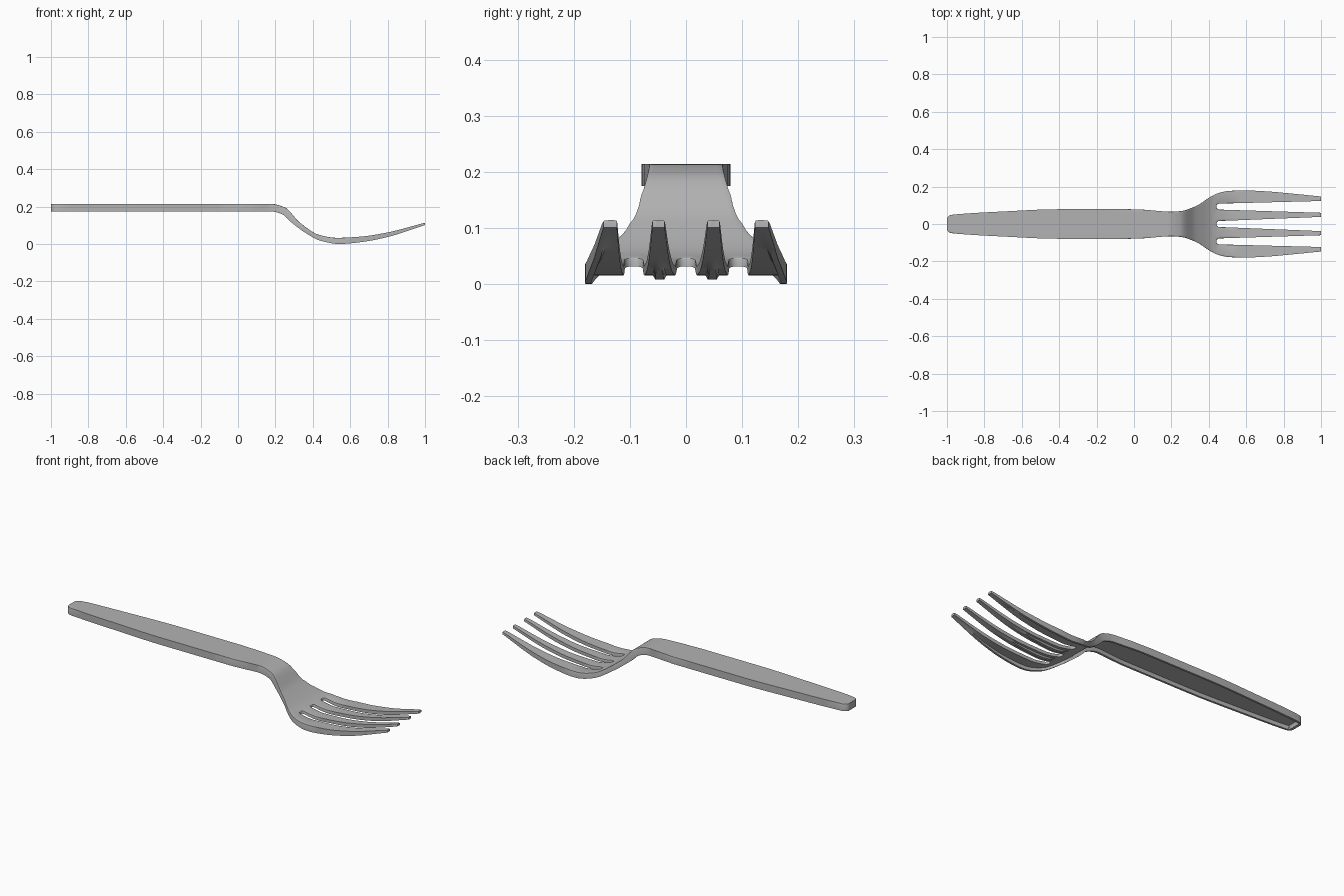
import bpy, bmesh, math

cube = bpy.data.objects.get("Cube")
if cube:
    bpy.data.objects.remove(cube)


def smooth_curve(points):
    """Monotone cubic through (x, value) points."""
    n = len(points)
    slope = [(points[i + 1][1] - points[i][1]) / (points[i + 1][0] - points[i][0])
             for i in range(n - 1)]
    tan = [slope[0]]
    for a, b in zip(slope, slope[1:]):
        tan.append(2 * a * b / (a + b) if a * b > 0 else 0)
    tan.append(slope[-1])

    def value(x):
        i = 0
        while i < n - 2 and x > points[i + 1][0]:
            i += 1
        (x0, a), (x1, b) = points[i], points[i + 1]
        d = x1 - x0
        t = (x - x0) / d
        return (a * (1 + 2 * t) * (1 - t) ** 2 + b * t * t * (3 - 2 * t)
                + d * t * (1 - t) * (tan[i] * (1 - t) - tan[i + 1] * t))
    return value


# Side profile (top and lower rim) and plan half width
top_z = smooth_curve([(-1, .214), (.18, .214), (.25, .196), (.33, .115), (.44, .047),
                      (.53, .033), (.65, .039), (.79, .06), (1, .114)])
rim_z = smooth_curve([(-1, .175), (.17, .175), (.235, .16), (.28, .12), (.36, .06),
                      (.44, .018), (.54, 0), (.65, .009), (.79, .035), (1, .101)])
half_width = smooth_curve([(-1, .03), (-.994, .04), (-.98, .048), (-.95, .052), (-.7, .067),
                           (-.4, .079), (0, .079), (.2, .066), (.25, .069), (.3, .083),
                           (.35, .106), (.4, .14), (.45, .165), (.5, .176), (.58, .18),
                           (.7, .175), (.85, .162), (1, .147)])

ROOT, RADIUS, RIM, STEP = .44, .016, .011, .004
SLOT = .093                      # centre of the side slots at their root
ARC = [math.radians(a) for a in (15, 35, 55, 75, 90)]
MIN_HALF = RADIUS * math.sin(ARC[0])

# Stations along the length, finer at the neck and slot roots
arc_x = [ROOT + RADIUS * (1 - math.cos(a)) for a in ARC]
stations = [-1, -.994, -.986, -.98, -.965]
stations += [-.94 + .06 * i for i in range(19)]
stations += [.16 + .012 * i for i in range(23)]
stations += arc_x
stations += [arc_x[-1] + (1 - arc_x[-1]) * i / 24 for i in range(1, 25)]


def half_columns(x):
    """Half cross-section: inner tine, its rib, slot, outer tine, rim."""
    w = half_width(x)
    inner = w - RIM - STEP
    if x < arc_x[0]:
        s = inner / (half_width(arc_x[0]) - RIM - STEP)
        a, b, c = MIN_HALF * s, (SLOT - MIN_HALF) * s, (SLOT + MIN_HALF) * s
    else:
        u = min(1, (x - ROOT) / RADIUS)
        h = RADIUS * math.sqrt(max(0, 1 - (1 - u) ** 2))
        t = max(0, (x - ROOT - RADIUS) / (1 - ROOT - RADIUS))
        a = h + .022 * t
        b = SLOT - h - .017 * t
        c = SLOT + h + .014 * t
    rib = [a + (b - a) * f for f in (.28, .36, .64, .72)]
    return [a, *rib, b, c, inner, w - RIM, w]


def under_factor(x, k):
    """Share of full depth reached by the underside at column k."""
    plate = .53 + .47 * max(0, (x - .6) / .4)
    if k >= 8 or x < -.983:
        return 1
    if k in (2, 3) and .47 < x < .85:
        return max(plate, .77)
    return plate


bm = bmesh.new()
top, under = [], []
for x in stations:
    half = half_columns(x)
    order = [(-half[k], k) for k in reversed(range(10))] + [(half[k], k) for k in range(10)]
    zt, zr = top_z(x), rim_z(x)
    top.append([bm.verts.new((x, y, zt)) for y, k in order])
    under.append([bm.verts.new((x, y, zt + (zr - zt) * under_factor(x, k))) for y, k in order])


def solid(i, j):
    if not (0 <= i < len(stations) - 1 and 0 <= j < 19):
        return False
    return not (j in (3, 9, 15) and stations[i] >= arc_x[0] - 1e-6)


# Skin the solid cells and wall every open side
top_faces, walls = set(), set()
for i in range(len(stations) - 1):
    for j in range(19):
        if not solid(i, j):
            continue
        ring = [(i, j), (i + 1, j), (i + 1, j + 1), (i, j + 1)]
        top_faces.add(bm.faces.new([top[p][q] for p, q in ring]))
        bm.faces.new([under[p][q] for p, q in reversed(ring)])
        sides = [(i, j - 1), (i + 1, j), (i, j + 1), (i - 1, j)]
        for n, cell in enumerate(sides):
            if not solid(*cell):
                (p, q), (r, s) = ring[n], ring[(n + 1) % 4]
                walls.add(bm.faces.new([top[r][s], top[p][q], under[p][q], under[r][s]]))

# Rounded upper edge
rim_edges = [e for e in bm.edges
             if any(f in top_faces for f in e.link_faces)
             and any(f in walls for f in e.link_faces)]
bmesh.ops.bevel(bm, geom=rim_edges, offset=.003, segments=2, profile=.5,
                affect='EDGES', clamp_overlap=False)
bmesh.ops.recalc_face_normals(bm, faces=bm.faces)

mesh = bpy.data.meshes.new("fork")
bm.to_mesh(mesh)
bm.free()
fork = bpy.data.objects.new("fork", mesh)
bpy.context.collection.objects.link(fork)

# Grey plastic
grey = bpy.data.materials.new("grey_plastic")
grey.use_nodes = True
colour = (.45, .45, .45, 1)
grey.diffuse_color = colour
for node in grey.node_tree.nodes:
    if node.type == 'BSDF_PRINCIPLED':
        node.inputs["Base Color"].default_value = colour
mesh.materials.append(grey)

bpy.ops.object.select_all(action='DESELECT')
fork.select_set(True)
bpy.context.view_layer.objects.active = fork
bpy.ops.object.shade_smooth_by_angle(angle=math.radians(35))
